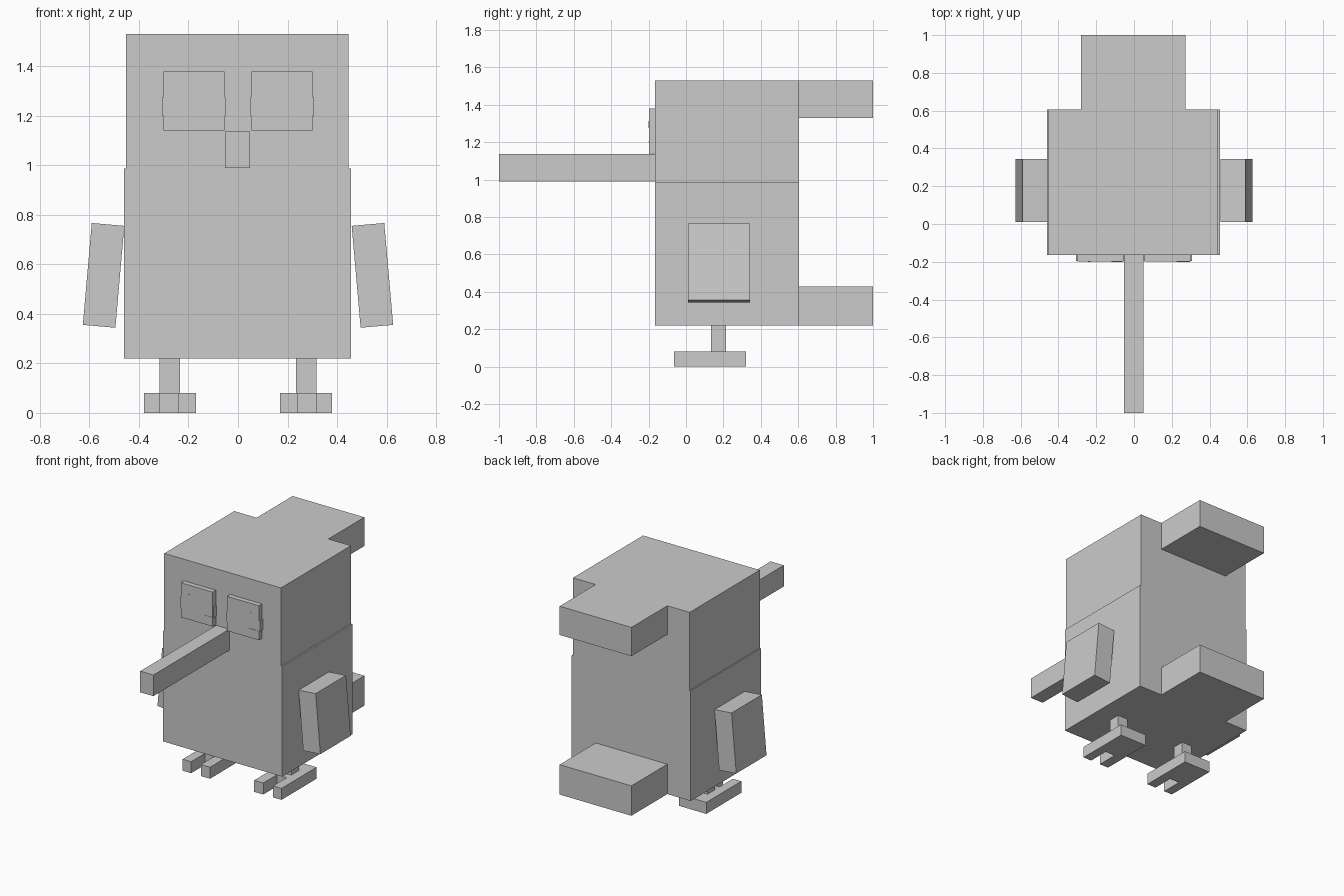
import bpy
import bmesh
import math
from mathutils import Vector

cube = bpy.data.objects.get("Cube")
if cube:
    bpy.data.objects.remove(cube, do_unlink=True)

grey = bpy.data.materials.new("plain_grey")
grey.use_nodes = True
grey.diffuse_color = (0.6, 0.6, 0.6, 1)
grey.node_tree.nodes["Principled BSDF"].inputs["Base Color"].default_value = (0.6, 0.6, 0.6, 1)


def finish(name, bm):
    mesh = bpy.data.meshes.new(name)
    bmesh.ops.recalc_face_normals(bm, faces=bm.faces)
    bm.to_mesh(mesh)
    bm.free()
    mesh.materials.append(grey)
    obj = bpy.data.objects.new(name, mesh)
    bpy.context.collection.objects.link(obj)
    return obj


def box(name, x, y, z, tilt=0):
    """Box from (min, max) ranges, optionally tilted in degrees about y."""
    bm = bmesh.new()
    bmesh.ops.create_cube(bm, size=1)
    size = [b - a for a, b in (x, y, z)]
    bmesh.ops.scale(bm, vec=size, verts=bm.verts)
    obj = finish(name, bm)
    obj.location = [(a + b) / 2 for a, b in (x, y, z)]
    obj.rotation_euler.y = math.radians(tilt)
    return obj


def mirrored(side, a, b):
    return (a, b) if side > 0 else (-b, -a)


def foot(name, side, z0, z1):
    """Flat foot with a notch between two toes."""
    outline = [(0.17, 0.32), (0.17, -0.065), (0.24, -0.065), (0.24, 0.085),
               (0.315, 0.085), (0.315, -0.065), (0.38, -0.065), (0.38, 0.32)]
    bm = bmesh.new()
    face = bm.faces.new([bm.verts.new((side * x, y, z0)) for x, y in outline])
    new = bmesh.ops.extrude_face_region(bm, geom=[face])["geom"]
    top = [v for v in new if isinstance(v, bmesh.types.BMVert)]
    bmesh.ops.translate(bm, vec=Vector((0, 0, z1 - z0)), verts=top)
    return finish(name, bm)


# Body and head
FRONT, BACK = -0.165, 0.605
box("body", (-0.46, 0.456), (FRONT, BACK), (0.22, 0.988))
box("head", (-0.452, 0.446), (FRONT, BACK), (0.988, 1.53))

# Blocks behind the head and body
box("head_crest", (-0.28, 0.272), (BACK, 1), (1.33, 1.53))
box("tail", (-0.28, 0.272), (BACK, 1), (0.22, 0.428))

# Beak
box("beak", (-0.052, 0.049), (-1, FRONT), (0.99, 1.137))

# Paired parts
for side, label in ((1, "left"), (-1, "right")):
    box(label + "_wing", mirrored(side, 0.477, 0.609), (0.01, 0.343), (0.349, 0.762), -5 * side)
    box(label + "_leg", mirrored(side, 0.235, 0.317), (0.133, 0.215), (0.08, 0.22))
    foot(label + "_foot", side, 0, 0.08)
    # Eye plate, wider middle band and small pupil
    box(label + "_eye", mirrored(side, 0.055, 0.3), (-0.199, FRONT), (1.14, 1.38))
    box(label + "_eye_band", mirrored(side, 0.05, 0.307), (-0.197, FRONT), (1.2, 1.275))
    box(label + "_pupil", mirrored(side, 0.23, 0.243), (-0.201, -0.198), (1.275, 1.315))

# Thin lower lid marks
box("left_lid_mark", (0.225, 0.297), (-0.201, -0.198), (1.198, 1.204))
box("right_lid_mark", (-0.118, -0.06), (-0.201, -0.198), (1.198, 1.204))
